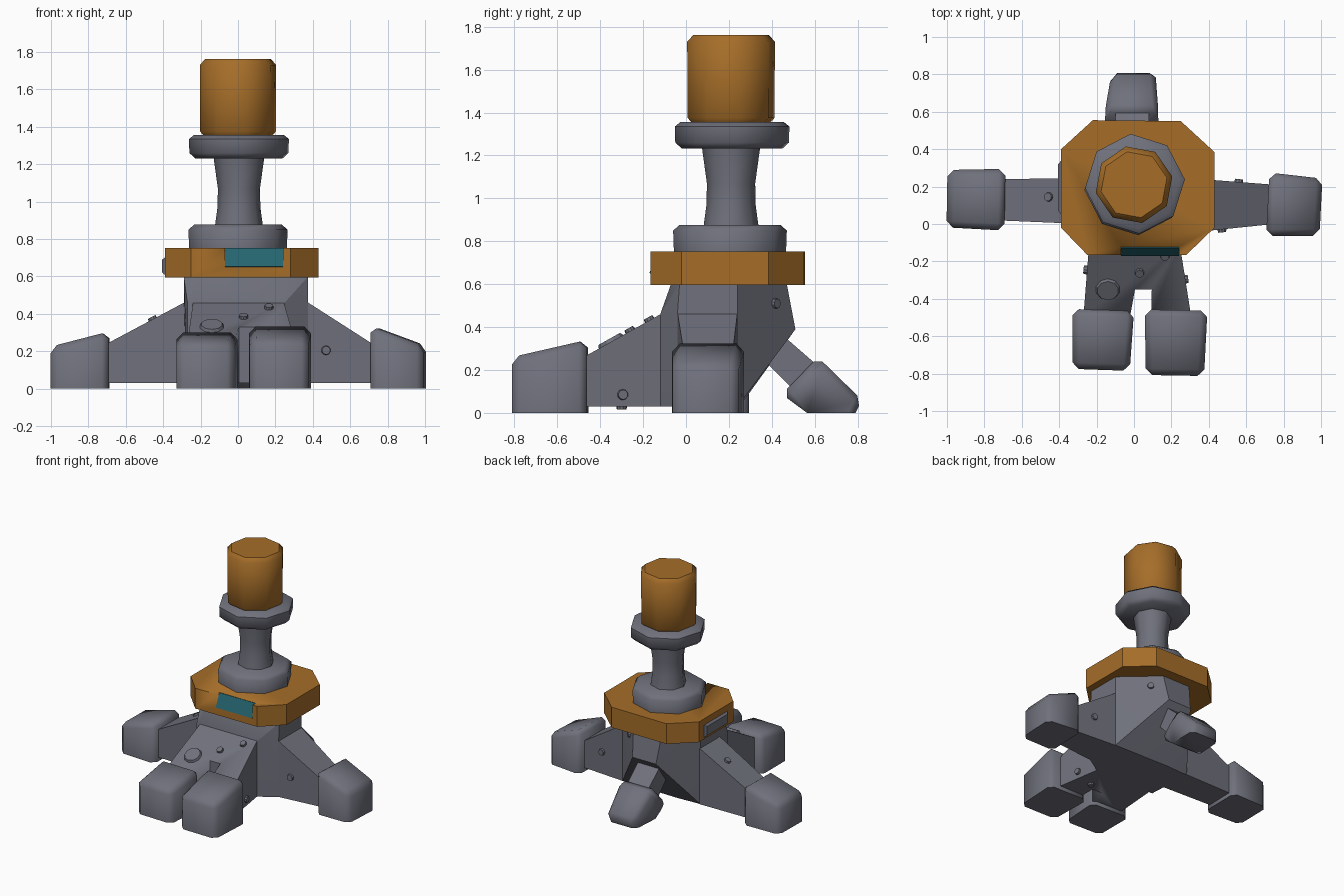
import bpy
import bmesh
import math
from mathutils import Vector

if "Cube" in bpy.data.objects:
    bpy.data.objects.remove(bpy.data.objects["Cube"])


def material(name, rgb):
    mat = bpy.data.materials.new(name)
    mat.use_nodes = True
    mat.diffuse_color = (*rgb, 1)
    mat.node_tree.nodes["Principled BSDF"].inputs["Base Color"].default_value = (*rgb, 1)
    return mat


GREY = material("slate grey", (0.16, 0.165, 0.2))
ORANGE = material("burnt orange", (0.38, 0.155, 0.022))
TEAL = material("dark teal", (0.018, 0.13, 0.16))


def finish(name, bm, mat, angle=30):
    bmesh.ops.recalc_face_normals(bm, faces=bm.faces)
    mesh = bpy.data.meshes.new(name)
    bm.to_mesh(mesh)
    bm.free()
    if mat:
        mesh.materials.append(mat)
    obj = bpy.data.objects.new(name, mesh)
    bpy.context.collection.objects.link(obj)
    bpy.ops.object.select_all(action="DESELECT")
    obj.select_set(True)
    bpy.context.view_layer.objects.active = obj
    bpy.ops.object.shade_smooth_by_angle(angle=math.radians(angle))
    return obj


def hull(name, points, mat=GREY, bevel=0, angle=20):
    """Convex solid around a few corners; edges above the ground may be bevelled."""
    bm = bmesh.new()
    for p in points:
        bm.verts.new(p)
    made = bmesh.ops.convex_hull(bm, input=bm.verts)
    inside = {v for v in made["geom_interior"] if isinstance(v, bmesh.types.BMVert)}
    bmesh.ops.delete(bm, geom=list(inside), context="VERTS")
    bmesh.ops.dissolve_limit(bm, angle_limit=0.03, verts=bm.verts, edges=bm.edges)
    if bevel:
        edges = [e for e in bm.edges if max(v.co.z for v in e.verts) > 0.01]
        bmesh.ops.bevel(bm, geom=edges, offset=bevel, segments=1,
                        affect="EDGES", clamp_overlap=True)
    return finish(name, bm, mat, angle)


def lathe(name, profile, mat, centre, turn, sides=8):
    """Faceted turned part from (radius, height) pairs."""
    bm = bmesh.new()
    rings = []
    for r, z in profile:
        angles = [math.radians(turn) + math.tau * i / sides for i in range(sides)]
        rings.append([bm.verts.new((centre[0] + r * math.cos(a),
                                    centre[1] + r * math.sin(a), z)) for a in angles])
    for low, high in zip(rings, rings[1:]):
        for i in range(sides):
            j = (i + 1) % sides
            bm.faces.new((low[i], low[j], high[j], high[i]))
    bm.faces.new(rings[0])
    bm.faces.new(rings[-1])
    return finish(name, bm, mat, 50)


def rivet(name, place, normal, radius=0.028, depth=0.03):
    bm = bmesh.new()
    bmesh.ops.create_cone(bm, cap_ends=True, segments=10, radius1=radius,
                          radius2=radius * 0.8, depth=depth)
    obj = finish(name, bm, GREY)
    obj.location = place
    obj.rotation_euler = Vector(normal).to_track_quat("Z", "Y").to_euler()


def foot(name, inner, heading, length, width, high, low, taper=0.93):
    """Boot with a sloping top; inner is the middle of its body-side edge."""
    out = Vector((math.cos(math.radians(heading)), math.sin(math.radians(heading)), 0))
    side = Vector((-out.y, out.x, 0))
    points = []
    for along, scale, top in ((0, 1, high), (length, taper, low)):
        for s in (-0.5, 0.5):
            p = Vector((*inner, 0)) + out * along + side * s * width * scale
            points += [p, p + Vector((0, 0, top))]
    hull(name, points, GREY, 0.035, 60)


def box_section(x, ys, zs):
    return [(x, y, z) for y in ys for z in zs]


# central body: octagonal top, ridge at the back, flat underside
body = [(x, y, 0.6) for x, y in ((-0.21, -0.07), (0.235, -0.07), (0.375, -0.03), (0.375, 0.24),
                                 (0.12, 0.47), (-0.12, 0.47), (-0.29, 0.24), (-0.29, -0.03))]
for z in (0.46, 0.03):
    body += [(-0.27, -0.12, z), (0.25, -0.12, z), (0.375, -0.04, z),
             (0.375, 0.24, z), (-0.29, 0.24, z)]
body += [(x, y, z) for x in (-0.1, 0.1) for y, z in ((0.51, 0.39), (0.25, 0.03))]
hull("body", body)

# side legs
hull("left_leg", box_section(0.36, (-0.04, 0.24), (0.03, 0.47))
     + box_section(0.75, (0, 0.21), (0.03, 0.22)))
hull("right_leg", box_section(-0.27, (0, 0.245), (0.03, 0.47))
     + box_section(-0.74, (0.02, 0.24), (0.03, 0.22)))

# front leg with a notch between the feet
front = [(x, -0.11, z) for x in (-0.24, 0.245) for z in (0.03, 0.465)]
front += [(x, -0.49, z) for x in (-0.27, 0.305) for z in (0.03, 0.253)]
front_leg = hull("front_leg", front)


def cut(target, name, points):
    cutter = hull(name, points, None)
    cutter.hide_render = True
    cutter.hide_viewport = True
    mod = target.modifiers.new("cut", "BOOLEAN")
    mod.operation = "DIFFERENCE"
    mod.object = cutter


cut(front_leg, "notch_cutter", [(x, y, z) for z in (-0.1, 0.6)
    for x, y in ((0.005, -0.35), (0.095, -0.35), (-0.04, -0.6), (0.09, -0.6))])

# feet
foot("left_foot", (0.715, 0.105), -3, 0.285, 0.34, 0.335, 0.23, 0.9)
foot("right_foot", (-0.69, 0.13), 179, 0.31, 0.33, 0.305, 0.225)
foot("front_right_foot", (-0.165, -0.46), 268, 0.32, 0.33, 0.305, 0.25)
foot("front_left_foot", (0.225, -0.46), 269, 0.35, 0.335, 0.34, 0.26)

# rear prop: slanted strut and tilted foot
hull("rear_strut", [(x, y, z) for x in (-0.1, 0.08)
     for y, z in ((0.43, 0.38), (0.34, 0.27), (0.66, 0.18), (0.54, 0.07))])
rear = [(x, y, z) for x in (-0.155, 0.13)
        for y, z in ((0.45, 0.09), (0.615, 0.26), (0.54, 0))]
rear += [(x, y, z) for x in (-0.12, 0.115) for y, z in ((0.82, 0.06), (0.79, 0))]
hull("rear_foot", rear, GREY, 0.03, 60)

# collar with a sloped display recess
outline = ((-0.22, 0.555), (0.25, 0.55), (0.43, 0.385), (0.43, -0.02),
           (0.28, -0.165), (-0.25, -0.165), (-0.39, -0.02), (-0.39, 0.4))
collar = hull("collar", [(x, y, z) for x, y in outline for z in (0.595, 0.752)], ORANGE)
SPAN = (-0.07, 0.24)
cut(collar, "display_cutter", [(x, y, z) for x in SPAN
    for y, z in ((-0.165, 0.65), (-0.12, 0.755), (-0.12, 0.8), (-0.25, 0.8), (-0.25, 0.65))])
hull("display", [(x, y, z) for x in SPAN
     for y, z in ((-0.164, 0.65), (-0.122, 0.75), (-0.171, 0.652), (-0.129, 0.752))], TEAL)
hull("side_vent", box_section(-0.405, (0.07, 0.32), (0.62, 0.69))
     + box_section(-0.38, (0.04, 0.35), (0.6, 0.712)))

# post, from the lower flange to the cap
lathe("lower_flange", [(0.262, 0.74), (0.266, 0.85), (0.235, 0.877)], GREY, (0, 0.205), 5)
lathe("neck", [(0.13, 0.86), (0.115, 0.97), (0.113, 1.07), (0.138, 1.25)],
      GREY, (0.005, 0.21), 5)
lathe("upper_flange", [(0.235, 1.232), (0.266, 1.26), (0.268, 1.335), (0.24, 1.357)],
      GREY, (0.005, 0.215), 5)
lathe("cap", [(0.18, 1.345), (0.207, 1.375), (0.209, 1.73), (0.18, 1.762)],
      ORANGE, (0, 0.21), 12)

# rivets and the round hatch
SLOPE = (0, -0.19, 0.34)
rivet("hatch", (-0.14, -0.35, 0.332), SLOPE, 0.072)
rivet("front_rivet_a", (0.03, -0.26, 0.382), SLOPE)
rivet("front_rivet_b", (0.165, -0.17, 0.432), SLOPE)
rivet("right_leg_rivet", (-0.455, 0.145, 0.37), (-0.21, 0, 0.4))
rivet("left_leg_front_rivet", (0.47, -0.03, 0.205), (0.1, -1, 0))
rivet("left_leg_back_rivet", (0.56, 0.225, 0.2), (0.1, 1, 0))
rivet("front_leg_left_rivet", (0.275, -0.295, 0.085), (1, 0.15, 0))
rivet("front_leg_right_rivet", (-0.255, -0.245, 0.2), (-1, 0.1, 0))
rivet("back_rivet", (0.19, 0.415, 0.51), (0.66, 0.75, 0))
rivet("underside_rivet", (0.15, -0.3, 0.03), (0, 0, -1))
